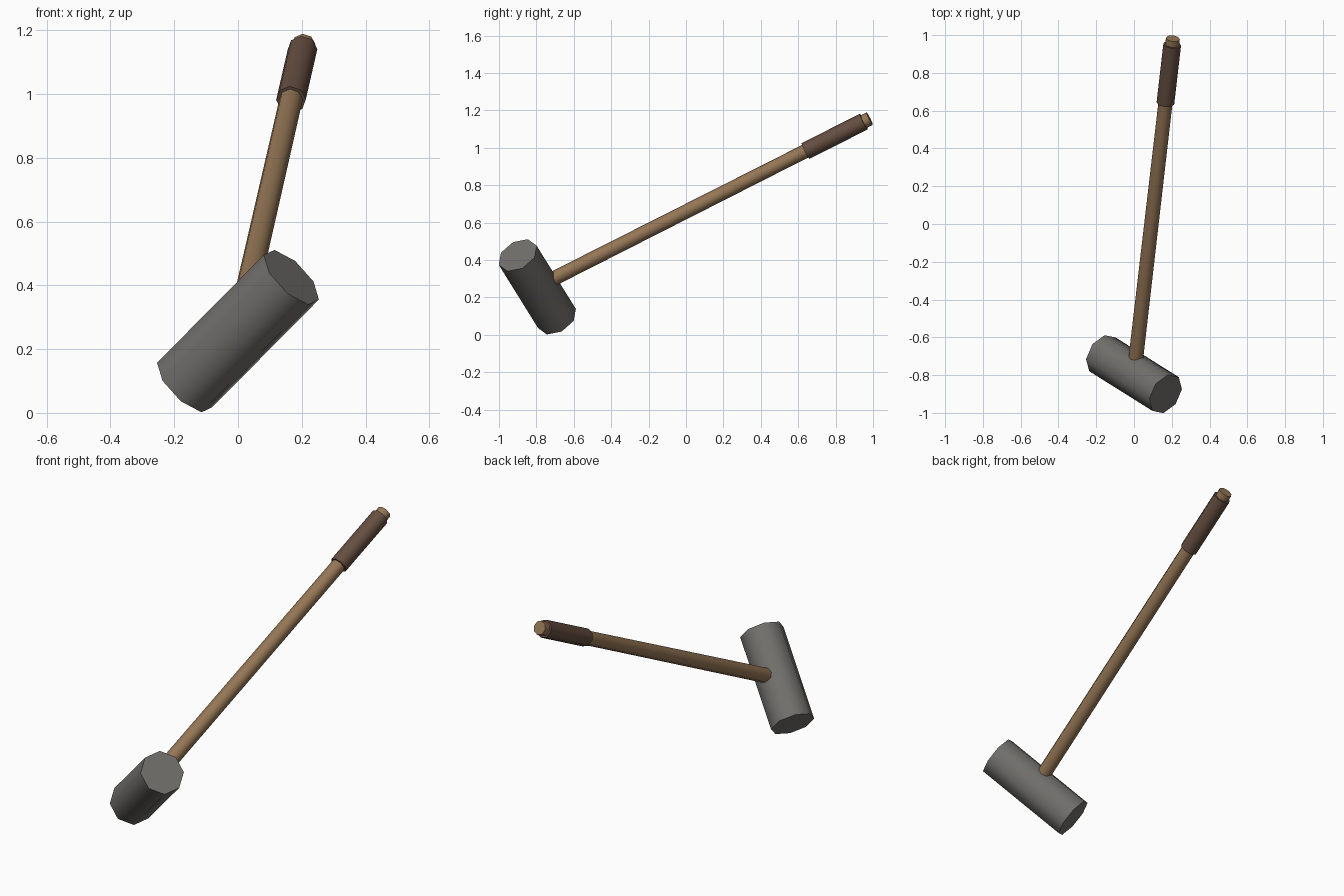
import bpy
import math
from mathutils import Matrix, Vector

default = bpy.data.objects.get("Cube")
if default:
    bpy.data.objects.remove(default, do_unlink=True)


def make_material(name, rgb):
    mat = bpy.data.materials.new(name)
    mat.use_nodes = True
    colour = (*rgb, 1.0)
    mat.diffuse_color = colour
    bsdf = next(n for n in mat.node_tree.nodes if n.type == "BSDF_PRINCIPLED")
    bsdf.inputs["Base Color"].default_value = colour
    return mat


iron = make_material("dark grey iron", (0.165, 0.16, 0.15))
wood = make_material("tan wood", (0.30, 0.182, 0.092))
leather = make_material("brown leather", (0.13, 0.076, 0.052))

# Tool frame: handle axis, head axis and the direction across both
head_centre = Vector((0.0, -0.795, 0.2565))
tip_centre = Vector((0.206, 0.982, 1.156))
length = (tip_centre - head_centre).length
handle_axis = (tip_centre - head_centre).normalized()
head_axis = Vector((0.335, -0.205, 0.34))
head_axis = (head_axis - handle_axis * head_axis.dot(handle_axis)).normalized()
across = handle_axis.cross(head_axis)


def rod(name, axis, side, start, end, r_start, r_end, mat):
    """Eight-sided rod along axis, from start to end measured from the head centre."""
    bpy.ops.mesh.primitive_cone_add(vertices=8, radius1=r_start, radius2=r_end,
                                    depth=end - start)
    obj = bpy.context.object
    obj.name = name
    frame = Matrix((side, axis.cross(side), axis)).transposed().to_4x4()
    obj.matrix_world = Matrix.Translation(head_centre + axis * (start + end) / 2) @ frame
    obj.data.materials.append(mat)
    bpy.ops.object.shade_smooth_by_angle(angle=math.radians(60))
    return obj


# Heavy octagonal head
rod("hammer_head", head_axis, across, -0.26, 0.26, 0.114, 0.114, iron)
# Wooden shaft, its end showing beyond the grip
rod("handle", handle_axis, head_axis, 0.0, length, 0.039, 0.037, wood)
# Leather wrap near the end of the shaft
rod("grip", handle_axis, head_axis, 1.616, 1.967, 0.047, 0.047, leather)
